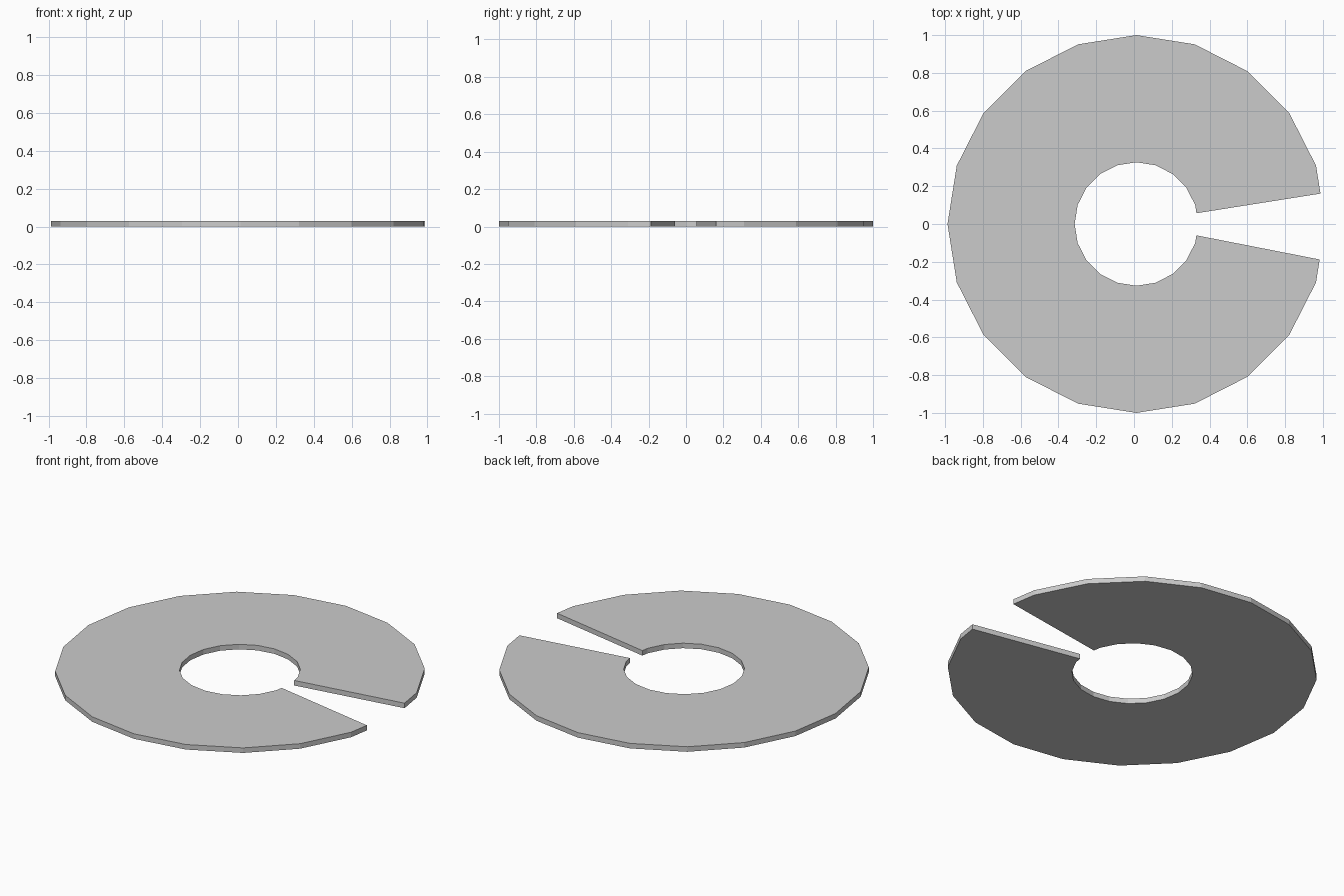
import bpy, bmesh, math

if "Cube" in bpy.data.objects:
    bpy.data.objects.remove(bpy.data.objects["Cube"])

CX, THICK, SIDES = 0.0127, 0.03, 20

def arc(radius, y_start, y_end):
    """Open 20-sided ring outline; both ends lie on the sides next to +x."""
    step = 2 * math.pi / SIDES
    def on_side(y):
        t = abs(y) / (radius * math.sin(step))
        return (CX + radius * (1 - t * (1 - math.cos(step))), y)
    pts = [(CX + radius * math.cos(i * step), radius * math.sin(i * step))
           for i in range(1, SIDES)]
    return [on_side(y_start)] + pts + [on_side(y_end)]

outer = arc(1.0, 0.161, -0.188)
inner = arc(0.327, 0.057, -0.06)

# Flat split ring
bm = bmesh.new()
vo = [bm.verts.new((x, y, 0)) for x, y in outer]
vi = [bm.verts.new((x, y, 0)) for x, y in inner]
for i in range(len(vo) - 1):
    bm.faces.new((vo[i], vo[i + 1], vi[i + 1], vi[i]))

# Thickness
ext = bmesh.ops.extrude_face_region(bm, geom=bm.faces[:], use_keep_orig=True)
top = [e for e in ext["geom"] if isinstance(e, bmesh.types.BMVert)]
bmesh.ops.translate(bm, verts=top, vec=(0, 0, THICK))
bmesh.ops.recalc_face_normals(bm, faces=bm.faces[:])

mesh = bpy.data.meshes.new("split_washer")
bm.to_mesh(mesh)
bm.free()
bpy.context.collection.objects.link(bpy.data.objects.new("split_washer", mesh))
